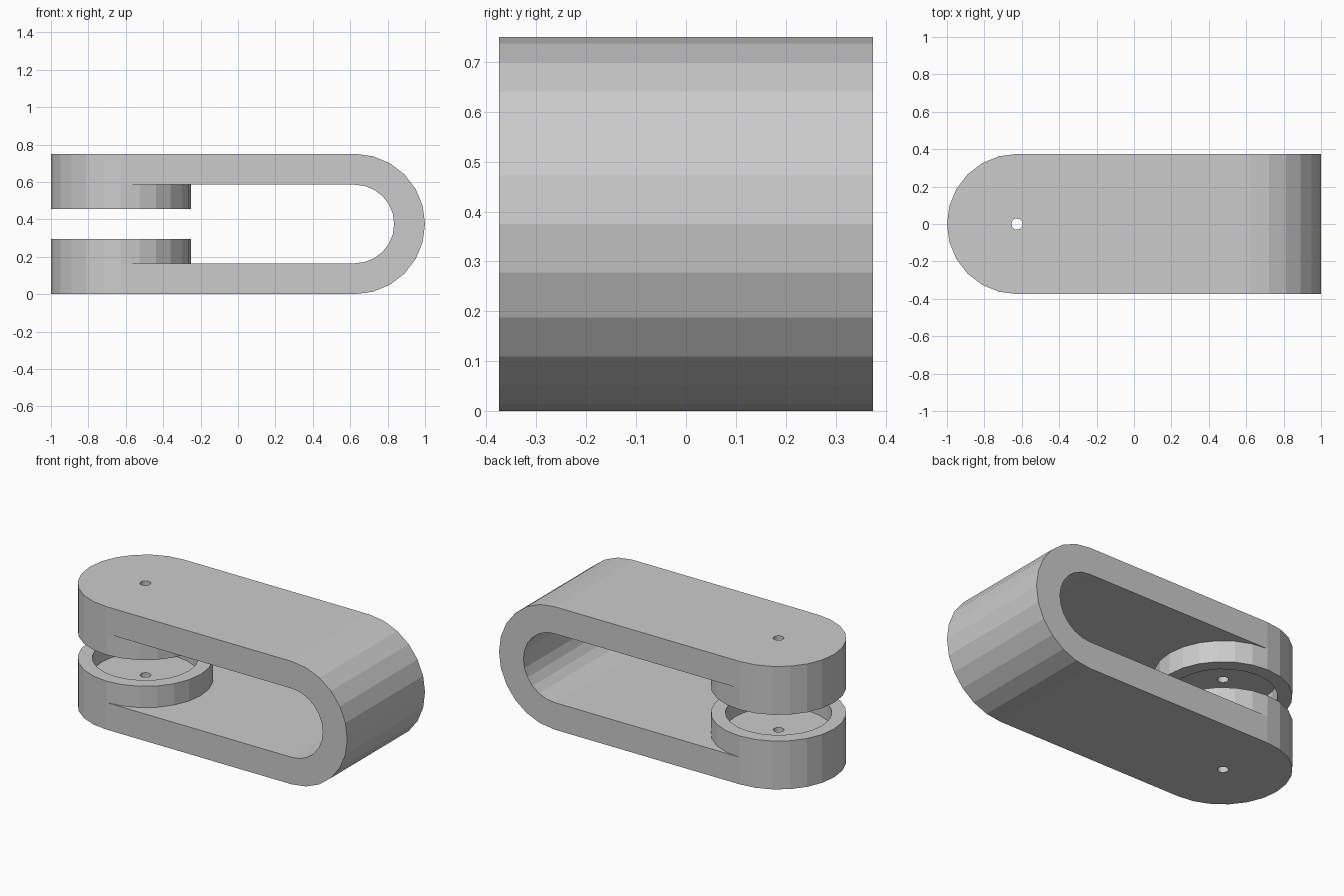
import bpy, bmesh
from math import sin, cos, radians

if "Cube" in bpy.data.objects:
    bpy.data.objects.remove(bpy.data.objects["Cube"])

R, H = 0.375, 0.75         # outer radius, total height
PIVOT = -0.625             # centre of the round cups
T = 0.165                  # arm thickness
CUP, FLOOR = 0.295, 0.19   # cup rim and recess floor heights


def arc(cx, cy, r, a0, a1, step=15):
    n = round(abs(a1 - a0) / step)
    return [(cx + r * cos(radians(a0 + (a1 - a0) * i / n)),
             cy + r * sin(radians(a0 + (a1 - a0) * i / n))) for i in range(n + 1)]


def prism(name, points, offset):
    """Extrude a closed 3D outline along an offset."""
    bm = bmesh.new()
    face = bm.faces.new([bm.verts.new(p) for p in points])
    ext = bmesh.ops.extrude_face_region(bm, geom=[face], use_keep_orig=True)
    bmesh.ops.translate(bm, vec=offset,
                        verts=[g for g in ext["geom"] if isinstance(g, bmesh.types.BMVert)])
    bmesh.ops.recalc_face_normals(bm, faces=bm.faces)
    mesh = bpy.data.meshes.new(name)
    bm.to_mesh(mesh)
    bm.free()
    ob = bpy.data.objects.new(name, mesh)
    bpy.context.collection.objects.link(ob)
    return ob


def disc(name, r, z0, z1):
    pts = [(x, y, z0) for x, y in arc(PIVOT, 0, r, 0, 360)[:-1]]
    return prism(name, pts, (0, 0, z1 - z0))


def combine(target, other, operation):
    mod = target.modifiers.new(operation, 'BOOLEAN')
    mod.operation, mod.solver, mod.object = operation, 'EXACT', other
    bpy.context.view_layer.objects.active = target
    bpy.ops.object.modifier_apply(modifier=mod.name)
    bpy.data.objects.remove(other)


# U-shaped strap with a rounded bend
c = H / 2
outline = ([(PIVOT, 0)] + arc(0.625, c, R, -90, 90) + [(PIVOT, H), (PIVOT, H - T)]
           + arc(0.625, c, R - T, 90, -90) + [(PIVOT, T)])
clip = prism("clip_body", [(x, -R, z) for x, z in outline], (0, 2 * R, 0))

# Facing round cups at the open end
for z0, z1 in ((0, CUP), (H - CUP, H)):
    combine(clip, disc("cup", R, z0, z1), 'UNION')

# Recess between the cups, then the pin hole through both
combine(clip, disc("recess_cutter", 0.295, FLOOR, H - FLOOR), 'DIFFERENCE')
combine(clip, disc("pin_cutter", 0.03, -0.1, H + 0.1), 'DIFFERENCE')
